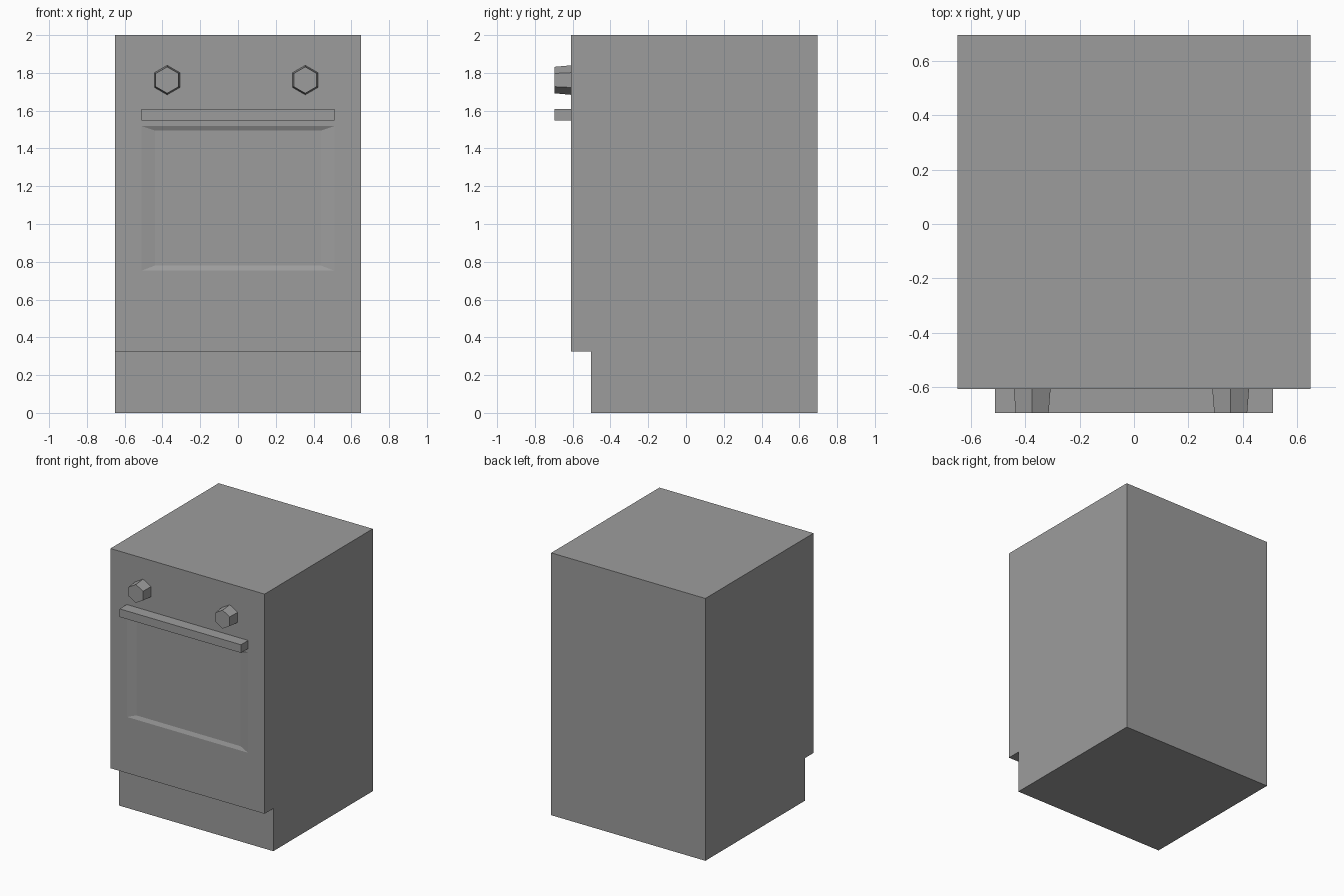
import bpy, bmesh
from math import sin, cos, pi

if "Cube" in bpy.data.objects:
    bpy.data.objects.remove(bpy.data.objects["Cube"])

FRONT, BACK, TIP = -0.608, 0.695, -0.695

# Dark grey enamel shared by all parts
enamel = bpy.data.materials.new("dark_grey_enamel")
enamel.diffuse_color = (0.335, 0.335, 0.335, 1)
enamel.use_nodes = True
enamel.node_tree.nodes["Principled BSDF"].inputs["Base Color"].default_value = enamel.diffuse_color


def finish(name, bm):
    bmesh.ops.recalc_face_normals(bm, faces=bm.faces)
    mesh = bpy.data.meshes.new(name)
    bm.to_mesh(mesh)
    bm.free()
    mesh.materials.append(enamel)
    obj = bpy.data.objects.new(name, mesh)
    bpy.context.collection.objects.link(obj)
    return obj


def front_prism(name, tip, base):
    """Solid standing on the front panel, between two (x, z) outlines."""
    bm = bmesh.new()
    a = [bm.verts.new((x, TIP, z)) for x, z in tip]
    b = [bm.verts.new((x, FRONT, z)) for x, z in base]
    bm.faces.new(a)
    bm.faces.new(b[::-1])
    n = len(a)
    for i in range(n):
        j = (i + 1) % n
        bm.faces.new((a[i], b[i], b[j], a[j]))
    return finish(name, bm)


def hexagon(cx, cz, r):
    return [(cx + r * sin(i * pi / 3), cz + r * cos(i * pi / 3)) for i in range(6)]


# Cabinet: side profile with toe kick, extruded across the width
bm = bmesh.new()
profile = [(-0.503, 0), (BACK, 0), (BACK, 2), (FRONT, 2), (FRONT, 0.325), (-0.503, 0.325)]
side = bm.faces.new([bm.verts.new((-0.65, y, z)) for y, z in profile])
ext = bmesh.ops.extrude_face_region(bm, geom=[side])["geom"]
bmesh.ops.translate(bm, vec=(1.3, 0, 0), verts=[v for v in ext if isinstance(v, bmesh.types.BMVert)])
bmesh.ops.recalc_face_normals(bm, faces=bm.faces)

# Oven window: two insets of the front panel, giving a shallow sloped recess
panel = next(f for f in bm.faces if all(abs(v.co.y - FRONT) < 1e-4 for v in f.verts))
for half_x, low, high, y in ((0.51, 0.753, 1.518, FRONT), (0.44, 0.78, 1.495, FRONT + 0.011)):
    bmesh.ops.inset_individual(bm, faces=[panel], thickness=0.05)
    mid = panel.calc_center_median().z
    for v in panel.verts:
        v.co = (half_x if v.co.x > 0 else -half_x, y, high if v.co.z > mid else low)
finish("oven_body", bm)

# Door handle
bar = [(-0.512, 1.548), (0.512, 1.548), (0.512, 1.61), (-0.512, 1.61)]
front_prism("door_handle", bar, bar)

# Tapered hexagonal control knobs
for name, x in (("left_knob", -0.375), ("right_knob", 0.356)):
    front_prism(name, hexagon(x, 1.762, 0.07), hexagon(x, 1.762, 0.078))
